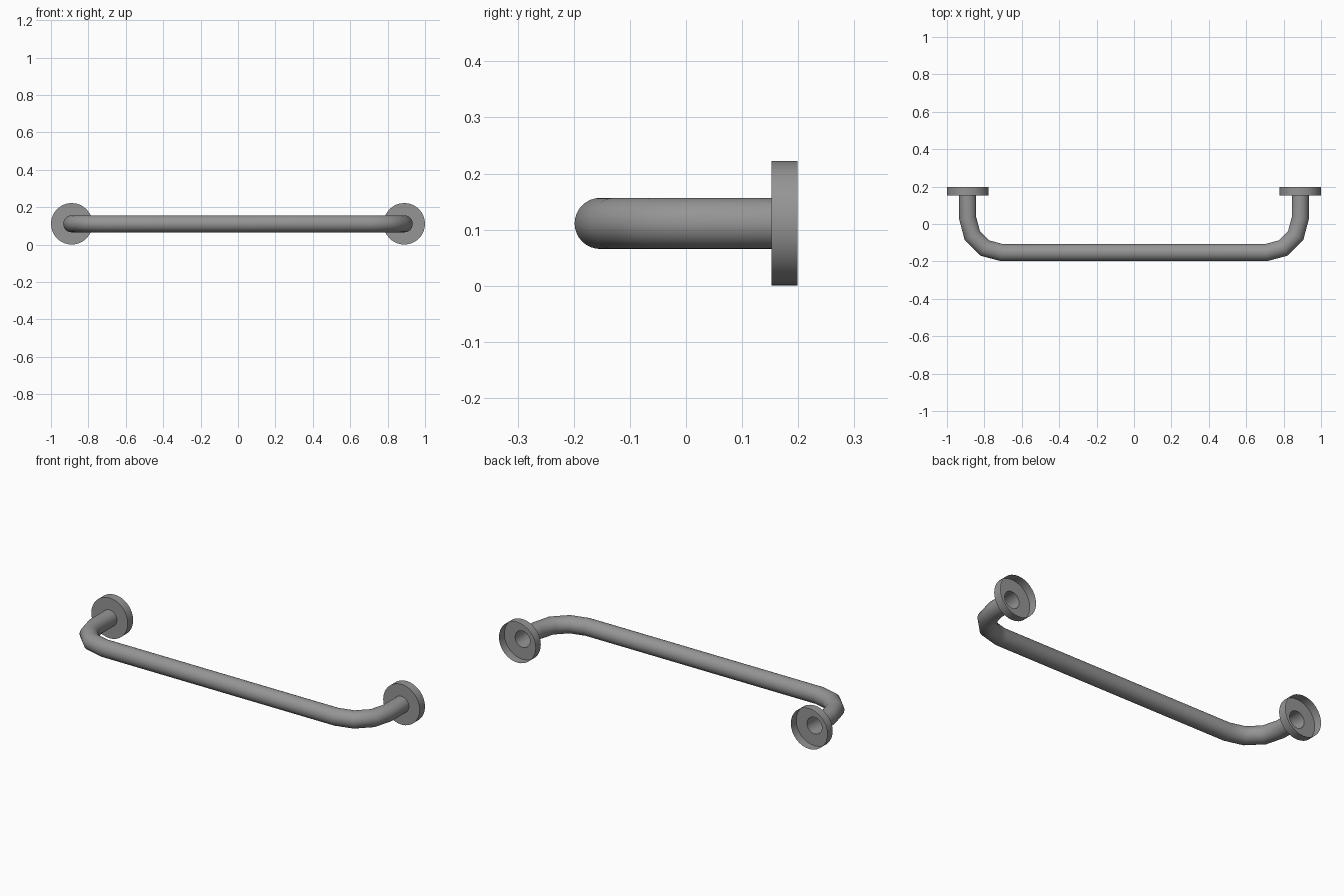
import bpy, bmesh, math
from mathutils import Vector

cube = bpy.data.objects.get("Cube")
if cube:
    bpy.data.objects.remove(cube, do_unlink=True)

SIDES = 32
UP = Vector((0, 0, 1))
HEIGHT = 0.111           # height of the bar axis
POST_X = 0.889           # post and flange centre
BAR_Y = -0.153           # axis of the long bar
BEND = 0.183             # bend radius
TUBE_R, FLANGE_R = 0.0455, 0.111
FLANGE_Y, WALL_Y = 0.152, 0.199

# Brushed grey metal
metal = bpy.data.materials.new("grey metal")
metal.use_nodes = True
colour = (0.3, 0.3, 0.3, 1)
metal.diffuse_color = colour
bsdf = next(n for n in metal.node_tree.nodes if n.type == "BSDF_PRINCIPLED")
bsdf.inputs["Base Color"].default_value = colour


def loft(name, rings):
    """Skin open rings given as (centre, forward, radius, sideways stretch)."""
    bm = bmesh.new()
    loops = []
    for centre, forward, radius, stretch in rings:
        side = UP.cross(forward).normalized() * stretch
        angles = [math.tau * i / SIDES for i in range(SIDES)]
        loops.append([bm.verts.new(centre + radius * (side * math.cos(a) + UP * math.sin(a)))
                      for a in angles])
    for a, b in zip(loops, loops[1:]):
        for i in range(SIDES):
            j = (i + 1) % SIDES
            bm.faces.new((a[i], a[j], b[j], b[i]))
    mesh = bpy.data.meshes.new(name)
    bm.to_mesh(mesh)
    bm.free()
    mesh.materials.append(metal)
    obj = bpy.data.objects.new(name, mesh)
    bpy.context.collection.objects.link(obj)
    bpy.ops.object.select_all(action="DESELECT")
    obj.select_set(True)
    bpy.context.view_layer.objects.active = obj
    bpy.ops.object.shade_smooth_by_angle(angle=math.radians(40))
    return obj


# Bar path: post, three-step bend, then the mirrored half
half = [Vector((POST_X, FLANGE_Y, HEIGHT))]
for step in range(4):
    a = math.radians(30 * step)
    half.append(Vector((POST_X - BEND + BEND * math.cos(a),
                        BAR_Y + BEND - BEND * math.sin(a), HEIGHT)))
path = half + [Vector((-p.x, p.y, p.z)) for p in reversed(half)]

# Mitred rings along the path
rings = []
for i, p in enumerate(path):
    before = (p - path[i - 1]).normalized() if i else None
    after = (path[i + 1] - p).normalized() if i < len(path) - 1 else None
    before, after = before or after, after or before
    forward = (before + after).normalized()
    rings.append((p, forward, TUBE_R, 1 / forward.dot(after)))
loft("grab_bar", rings)

# Wall flanges: thin cups open towards the wall
BACK = Vector((0, 1, 0))
for name, x in (("left_flange", POST_X), ("right_flange", -POST_X)):
    profile = ((TUBE_R, FLANGE_Y), (FLANGE_R, FLANGE_Y), (FLANGE_R, WALL_Y))
    loft(name, [(Vector((x, y, HEIGHT)), BACK, r, 1) for r, y in profile])
